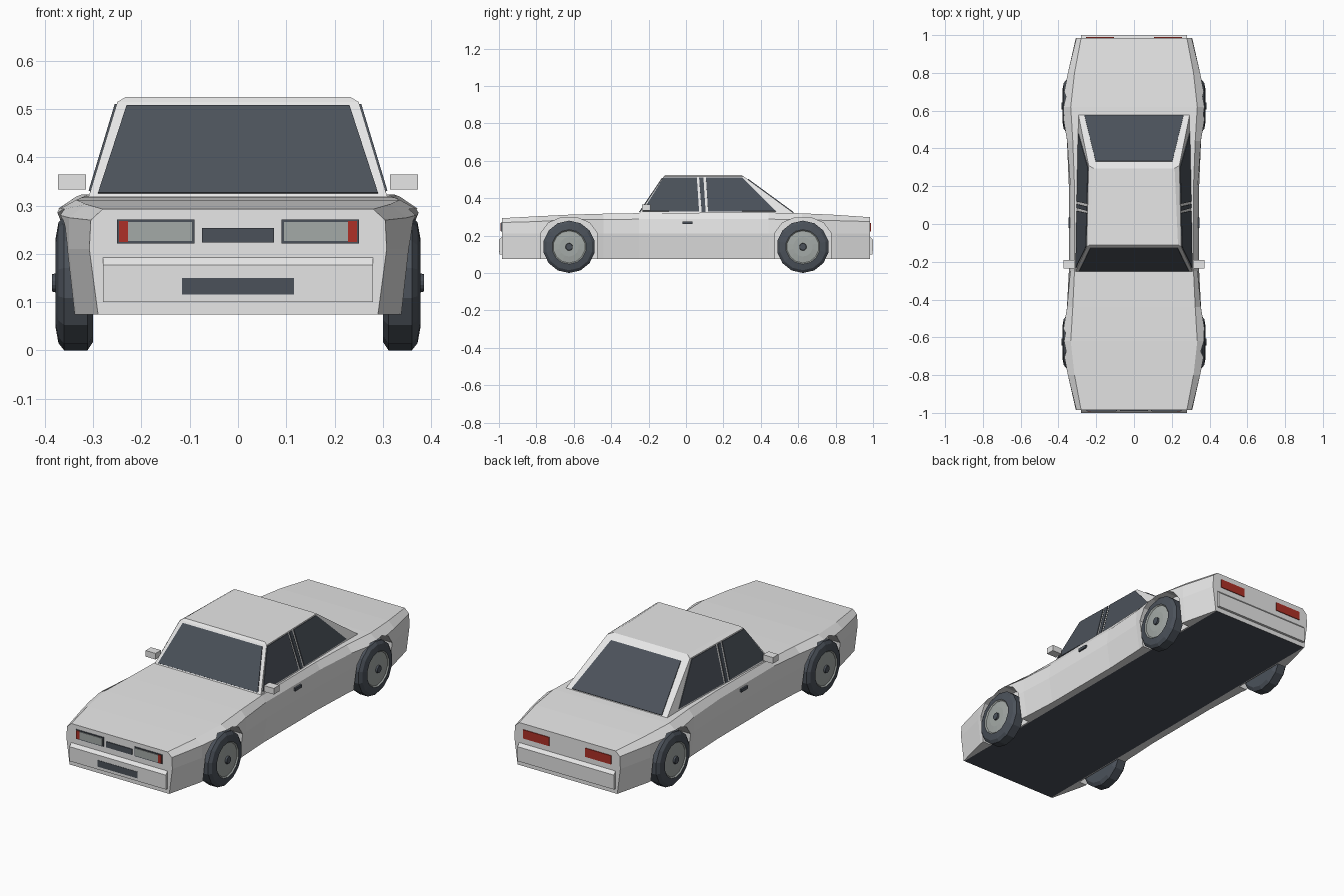
import bpy, bmesh, math
from mathutils import Vector

cube = bpy.data.objects.get("Cube")
if cube:
    bpy.data.objects.remove(cube)


def material(name, r, g, b):
    m = bpy.data.materials.new(name)
    m.use_nodes = True
    m.diffuse_color = (r, g, b, 1)
    m.node_tree.nodes["Principled BSDF"].inputs["Base Color"].default_value = (r, g, b, 1)
    return m


PAINT = material("white paint", 0.8, 0.8, 0.8)
DARK = material("dark glass and rubber", 0.07, 0.083, 0.102)
LENS = material("grey lens and rim", 0.37, 0.4, 0.385)
RED = material("red light", 0.42, 0.03, 0.02)


def finish(name, bm, *mats):
    bmesh.ops.recalc_face_normals(bm, faces=bm.faces)
    mesh = bpy.data.meshes.new(name)
    bm.to_mesh(mesh)
    bm.free()
    for m in mats:
        mesh.materials.append(m)
    obj = bpy.data.objects.new(name, mesh)
    bpy.context.collection.objects.link(obj)
    return obj


def loft(name, rings, *mats):
    """Skin closed rings of points and cap both ends."""
    bm = bmesh.new()
    loops = [[bm.verts.new(p) for p in ring] for ring in rings]
    n = len(loops[0])
    for a, b in zip(loops, loops[1:]):
        for i in range(n):
            j = (i + 1) % n
            bm.faces.new((a[i], a[j], b[j], b[i]))
    bm.faces.new(loops[0])
    bm.faces.new(loops[-1])
    return finish(name, bm, *mats)


def plate(name, points, out, mat, t=0.004):
    """Thin plate raised from a flat outline towards the direction out."""
    pts = [Vector(p) for p in points]
    n = (pts[1] - pts[0]).cross(pts[2] - pts[0]).normalized()
    if n.dot(Vector(out)) < 0:
        n = -n
    return loft(name, [[p - n * 0.002 for p in pts], [p + n * t for p in pts]], mat)


def box(name, x0, x1, y0, y1, z0, z1, mat):
    return loft(name, [[(x, y0, z0), (x, y1, z0), (x, y1, z1), (x, y0, z1)] for x in (x0, x1)], mat)


# Body sections: y, sill x, waist x, shoulder x, shoulder z, top x, top z
sections = [
    (-0.985, 0.290, 0.308, 0.305, 0.270, 0.280, 0.293),
    (-0.80, 0.335, 0.350, 0.350, 0.275, 0.315, 0.303),
    (-0.62, 0.360, 0.376, 0.385, 0.285, 0.335, 0.312),
    (-0.44, 0.335, 0.355, 0.354, 0.285, 0.324, 0.317),
    (-0.25, 0.325, 0.345, 0.337, 0.288, 0.315, 0.320),
    (0.20, 0.325, 0.345, 0.337, 0.288, 0.315, 0.323),
    (0.44, 0.335, 0.355, 0.354, 0.288, 0.324, 0.323),
    (0.62, 0.360, 0.376, 0.385, 0.285, 0.335, 0.319),
    (0.80, 0.335, 0.350, 0.350, 0.280, 0.315, 0.311),
    (0.985, 0.290, 0.308, 0.305, 0.275, 0.280, 0.298),
]
rings = []
for y, sill, waist, sx, sz, tx, tz in sections:
    half = [(0.285, 0.075), (sill, 0.075), (waist, 0.21), (sx, sz), (tx, tz)]
    rings.append([(x, y, z) for x, z in half] + [(-x, y, z) for x, z in reversed(half)])
body = loft("body", rings, PAINT, DARK)

# Wheel arches cut into the sides
WHEEL_Y = 0.625
arch = [(-0.15, 0), (-0.15, 0.215), (-0.11, 0.268), (-0.05, 0.293),
        (0.05, 0.293), (0.11, 0.268), (0.15, 0.215), (0.15, 0)]
bpy.context.view_layer.objects.active = body
for s in (1, -1):
    for e in (1, -1):
        cutter = loft("arch_cutter", [[(s * x, e * WHEEL_Y + y, z) for y, z in arch] for x in (0.292, 0.5)])
        cutter.hide_render = True
        mod = body.modifiers.new("arch", "BOOLEAN")
        mod.operation, mod.solver, mod.object = "DIFFERENCE", "EXACT", cutter
        bpy.ops.object.modifier_apply(modifier=mod.name)
        bpy.data.objects.remove(cutter)
for f in body.data.polygons:
    floor = f.normal.z < -0.9 and f.center.z < 0.09 and abs(f.center.x) < 0.2
    f.material_index = 1 if floor else 0


# Cabin: base, eaves and roof rectangles
def cabin_ring(fx, fy, rx, ry, z):
    return [(-fx, fy, z), (fx, fy, z), (rx, ry, z), (-rx, ry, z)]


loft("cabin", [cabin_ring(0.312, -0.257, 0.297, 0.59, 0.31),
               cabin_ring(0.25, -0.12, 0.24, 0.31, 0.515),
               cabin_ring(0.233, -0.11, 0.215, 0.295, 0.525)], PAINT)


def rise(z):
    return (z - 0.31) / 0.205


def side_x(y, z):
    base = 0.312 - 0.0177 * (y + 0.257)
    eave = 0.25 - 0.0233 * (y + 0.12)
    return base + (eave - base) * rise(z)


# Windscreen and rear window
for name, y0, y1, z0, z1, w0, w1 in (("windscreen", -0.257, -0.12, 0.325, 0.506, 0.29, 0.231),
                                     ("rear_window", 0.59, 0.31, 0.322, 0.5, 0.262, 0.203)):
    outline = [(x, y0 + (y1 - y0) * rise(z), z)
               for x, z in ((-w0, z0), (w0, z0), (w1, z1), (-w1, z1))]
    plate(name, outline, (0, y0, 0.2), DARK)

# Side windows, door pillar strips, handles and mirrors
side_glass = {
    "front_side_window": [(-0.232, 0.33), (-0.12, 0.51), (0.058, 0.51), (0.07, 0.328)],
    "pillar_strip": [(0.07, 0.51), (0.093, 0.51), (0.105, 0.326), (0.084, 0.326)],
    "rear_side_window": [(0.107, 0.51), (0.3, 0.51), (0.48, 0.33), (0.118, 0.328)],
}
for s, side in ((1, "left"), (-1, "right")):
    for name, pts in side_glass.items():
        plate(f"{side}_{name}", [(s * side_x(y, z), y, z) for y, z in pts], (s, 0, 0), DARK)
    box(f"{side}_door_handle", s * 0.33, s * 0.348, -0.02, 0.035, 0.261, 0.276, DARK)
    box(f"{side}_mirror", s * 0.315, s * 0.373, -0.235, -0.19, 0.333, 0.365, PAINT)

# Bumpers
bumper = [(0.98, 0.198), (1.0, 0.177), (0.998, 0.10), (0.98, 0.10)]
for e, end in ((-1, "front"), (1, "rear")):
    loft(f"{end}_bumper", [[(x, e * y, z) for y, z in bumper] for x in (-0.28, 0.28)], PAINT)


# Lights, grille and number plate
def end_plate(name, x0, x1, z0, z1, y, mat, t=0.004):
    plate(name, [(x0, y, z0), (x1, y, z0), (x1, y, z1), (x0, y, z1)], (0, y, 0), mat, t)


FRONT, REAR = -0.985, 0.985
end_plate("grille", -0.075, 0.075, 0.224, 0.254, FRONT, DARK)
end_plate("number_plate", -0.116, 0.116, 0.116, 0.15, -0.998, DARK, 0.003)
for s, side in ((1, "left"), (-1, "right")):
    end_plate(f"{side}_headlight_frame", s * 0.09, s * 0.251, 0.222, 0.271, FRONT, DARK)
    end_plate(f"{side}_headlight_lens", s * 0.095, s * 0.228, 0.227, 0.266, FRONT, LENS, 0.007)
    end_plate(f"{side}_front_marker", s * 0.228, s * 0.247, 0.225, 0.268, FRONT, RED, 0.007)
    end_plate(f"{side}_tail_light", s * 0.105, s * 0.255, 0.222, 0.268, REAR, RED)

# Wheels: turned profile of x, radius, with the rim band in grey
SIDES = 14
profile = [(0.300, 0.03), (0.300, 0.122), (0.312, 0.14), (0.360, 0.14), (0.372, 0.125),
           (0.378, 0.092), (0.372, 0.086), (0.376, 0.052), (0.376, 0.02), (0.385, 0.018)]
for s, side in ((1, "left"), (-1, "right")):
    for e, end in ((-1, "front"), (1, "rear")):
        rings = []
        for x, r in profile:
            angles = [2 * math.pi * i / SIDES for i in range(SIDES)]
            rings.append([(s * x, e * WHEEL_Y + r * math.sin(a), 0.14 + r * math.cos(a)) for a in angles])
        wheel = loft(f"{end}_{side}_wheel", rings, DARK, LENS)
        for f in wheel.data.polygons:
            f.material_index = int(5 * SIDES <= f.index < 8 * SIDES)
